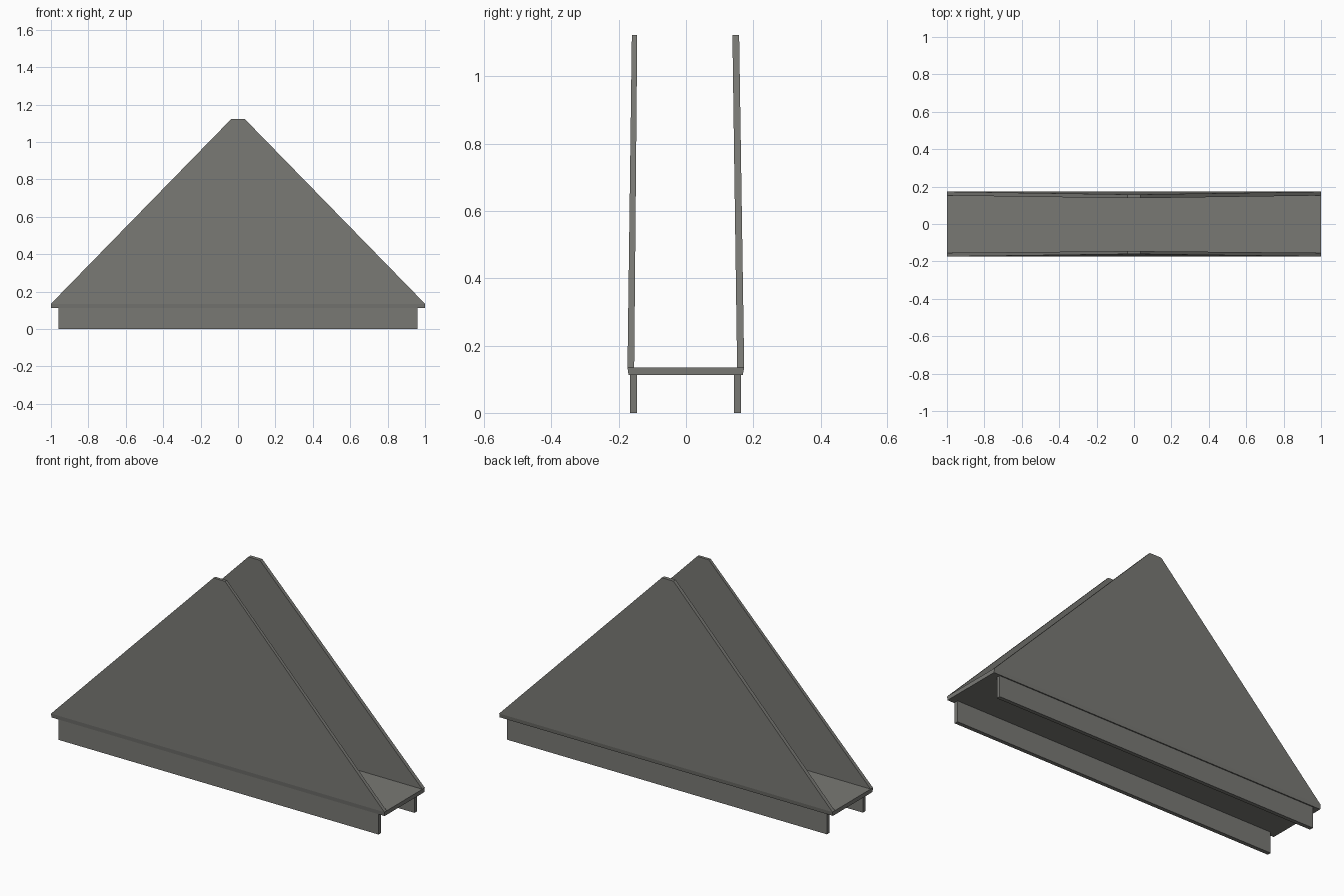
import bpy
import bmesh

cube = bpy.data.objects.get("Cube")
if cube:
    bpy.data.objects.remove(cube, do_unlink=True)

grey = bpy.data.materials.new("warm grey")
grey.use_nodes = True
colour = (0.19, 0.19, 0.175, 1)
grey.diffuse_color = colour
grey.node_tree.nodes["Principled BSDF"].inputs["Base Color"].default_value = colour


def tapered_block(name, bottom, top):
    """Solid between two rectangles, each given as (half_x, y_min, y_max, z)."""
    bm = bmesh.new()
    rings = []
    for hx, y0, y1, z in (bottom, top):
        corners = ((-hx, y0), (hx, y0), (hx, y1), (-hx, y1))
        rings.append([bm.verts.new((x, y, z)) for x, y in corners])
    low, high = rings
    bm.faces.new(low[::-1])
    bm.faces.new(high)
    for i in range(4):
        j = (i + 1) % 4
        bm.faces.new((low[i], low[j], high[j], high[i]))
    mesh = bpy.data.meshes.new(name)
    bm.to_mesh(mesh)
    bm.free()
    mesh.materials.append(grey)
    obj = bpy.data.objects.new(name, mesh)
    bpy.context.collection.objects.link(obj)
    return obj


SLAB_LOW, SLAB_TOP, PEAK = 0.113, 0.135, 1.124

# Floor slab, slightly narrower underneath
tapered_block("floor_slab", (1.0, -0.171, 0.169, SLAB_LOW), (1.0, -0.174, 0.173, SLAB_TOP))

# Triangular side panels leaning inward to a blunt peak
tapered_block("front_panel", (1.0, -0.174, -0.154, SLAB_TOP), (0.035, -0.161, -0.145, PEAK))
tapered_block("back_panel", (1.0, 0.152, 0.173, SLAB_TOP), (0.035, 0.138, 0.158, PEAK))

# Long base rails
for name, y0, y1 in (("front_rail", -0.166, -0.145), ("back_rail", 0.142, 0.163)):
    tapered_block(name, (0.96, y0, y1, 0), (0.96, y0, y1, SLAB_LOW))
